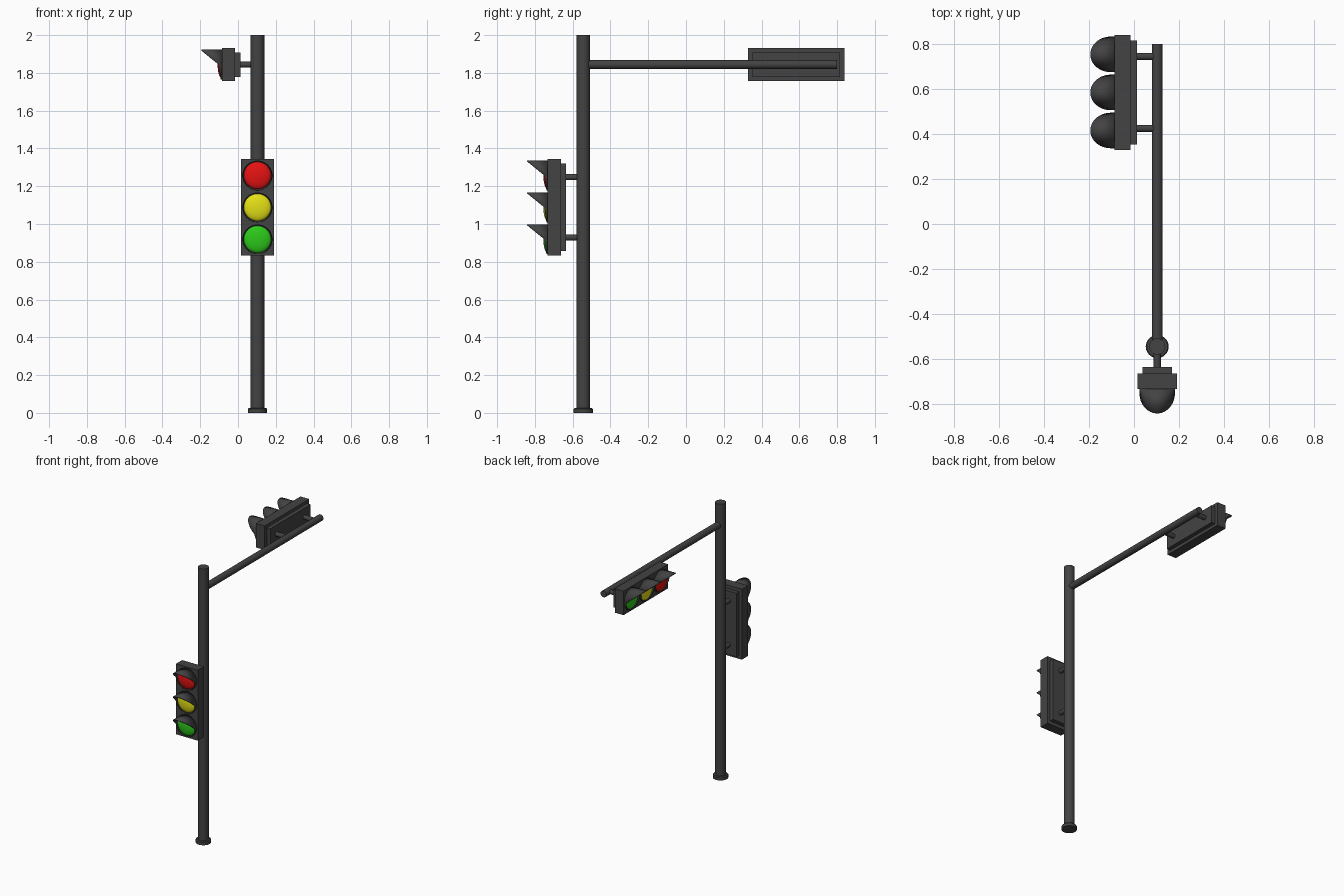
import bpy, bmesh
from math import sin, cos, pi, radians
from mathutils import Matrix, Vector

cube = bpy.data.objects.get("Cube")
if cube:
    bpy.data.objects.remove(cube, do_unlink=True)


def material(name, rgb):
    m = bpy.data.materials.new(name)
    m.use_nodes = True
    col = (*rgb, 1)
    m.diffuse_color = col
    m.node_tree.nodes["Principled BSDF"].inputs["Base Color"].default_value = col
    return m


GREY = material("dark grey metal", (0.056, 0.056, 0.056))
LAMPS = [
    ("red", material("red lens", (0.78, 0.006, 0.006))),
    ("yellow", material("yellow lens", (0.78, 0.75, 0.008))),
    ("green", material("green lens", (0.025, 0.58, 0.01))),
]


def add(name, bm, mat, frame=Matrix(), smooth=True):
    """Turn a bmesh into an object placed in the given frame."""
    me = bpy.data.meshes.new(name)
    bm.to_mesh(me)
    bm.free()
    me.transform(frame)
    me.materials.append(mat)
    ob = bpy.data.objects.new(name, me)
    bpy.context.collection.objects.link(ob)
    if smooth:
        bpy.ops.object.select_all(action='DESELECT')
        ob.select_set(True)
        bpy.context.view_layer.objects.active = ob
        bpy.ops.object.shade_smooth_by_angle(angle=radians(35))
    return ob


def rod(name, start, end, r, frame=Matrix(), r_end=None):
    a, b = Vector(start), Vector(end)
    d = b - a
    bm = bmesh.new()
    bmesh.ops.create_cone(bm, cap_ends=True, segments=32, radius1=r,
                          radius2=r_end or r, depth=d.length)
    bm.transform(Matrix.Translation((a + b) / 2) @ d.to_track_quat('Z', 'Y').to_matrix().to_4x4())
    return add(name, bm, GREY, frame)


def box(name, size, centre, frame):
    bm = bmesh.new()
    bmesh.ops.create_cube(bm, size=1)
    bm.transform(Matrix.Translation(centre) @ Matrix.Diagonal((*size, 1)))
    return add(name, bm, GREY, frame, smooth=False)


def lens(name, centre, mat, frame):
    """Shallow dome bulging towards -y."""
    bm = bmesh.new()
    bmesh.ops.create_uvsphere(bm, u_segments=32, v_segments=16, radius=1)
    bm.transform(Matrix.Rotation(pi / 2, 4, 'X'))
    bmesh.ops.delete(bm, geom=[v for v in bm.verts if v.co.y > 0.001], context='VERTS')
    bm.transform(Matrix.Translation(centre) @ Matrix.Diagonal((0.072, 0.022, 0.072, 1)))
    return add(name, bm, mat, frame)


def visor(name, centre, frame):
    """Tube whose front is cut long at the top and short at the bottom."""
    bm = bmesh.new()
    n, r = 48, 0.079
    back, front = [], []
    for i in range(n):
        s, c = sin(2 * pi * i / n), cos(2 * pi * i / n)
        depth = 0.017 + (0.091 if s > 0 else 0.011) * s
        back.append(bm.verts.new((r * c, 0, r * s)))
        front.append(bm.verts.new((r * c, -depth, r * s)))
    for i in range(n):
        j = (i + 1) % n
        bm.faces.new((back[i], back[j], front[j], front[i]))
    bm.transform(Matrix.Translation(centre))
    ob = add(name, bm, GREY, frame)
    mod = ob.modifiers.new("wall", 'SOLIDIFY')
    mod.thickness = 0.005
    mod.offset = -1


def signal(prefix, frame, upright):
    """Signal head facing local -y, lamps stacked on z or laid along x."""
    def along(s, y):
        return (0, y, s) if upright else (s, y, 0)

    def dims(wide, deep, long):
        return (wide, deep, long) if upright else (long, deep, wide)

    box(prefix + "_housing", dims(0.175, 0.07, 0.512), (0, -0.154, 0), frame)
    box(prefix + "_back_plate", dims(0.13, 0.03, 0.462), (0, -0.105, 0), frame)
    for side, s in (("first", 0.16), ("second", -0.16)):
        rod(f"{prefix}_{side}_bracket", along(s, 0), along(s, -0.1), 0.016, frame)
    for k, (colour, mat) in enumerate(LAMPS):
        centre = along(0.169 * (1 - k), -0.189)
        lens(f"{prefix}_{colour}_lens", centre, mat, frame)
        visor(f"{prefix}_{colour}_visor", centre, frame)


PX, PY, ARM_Z = 0.103, -0.544, 1.844

# Pole, foot and arm
rod("pole", (PX, PY, 0), (PX, PY, 2), 0.036)
rod("pole_foot", (PX, PY, 0), (PX, PY, 0.02), 0.051)
rod("pole_foot_rim", (PX, PY, 0.02), (PX, PY, 0.026), 0.051, r_end=0.046)
rod("arm", (PX, PY, ARM_Z), (PX, 0.80, ARM_Z), 0.0235)

# Upright signal on the pole, sideways signal on the arm
signal("pole_signal", Matrix.Translation((PX, PY, 1.088)), True)
signal("arm_signal",
       Matrix.Translation((PX, 0.584, ARM_Z)) @ Matrix.Rotation(-pi / 2, 4, 'Z'), False)
